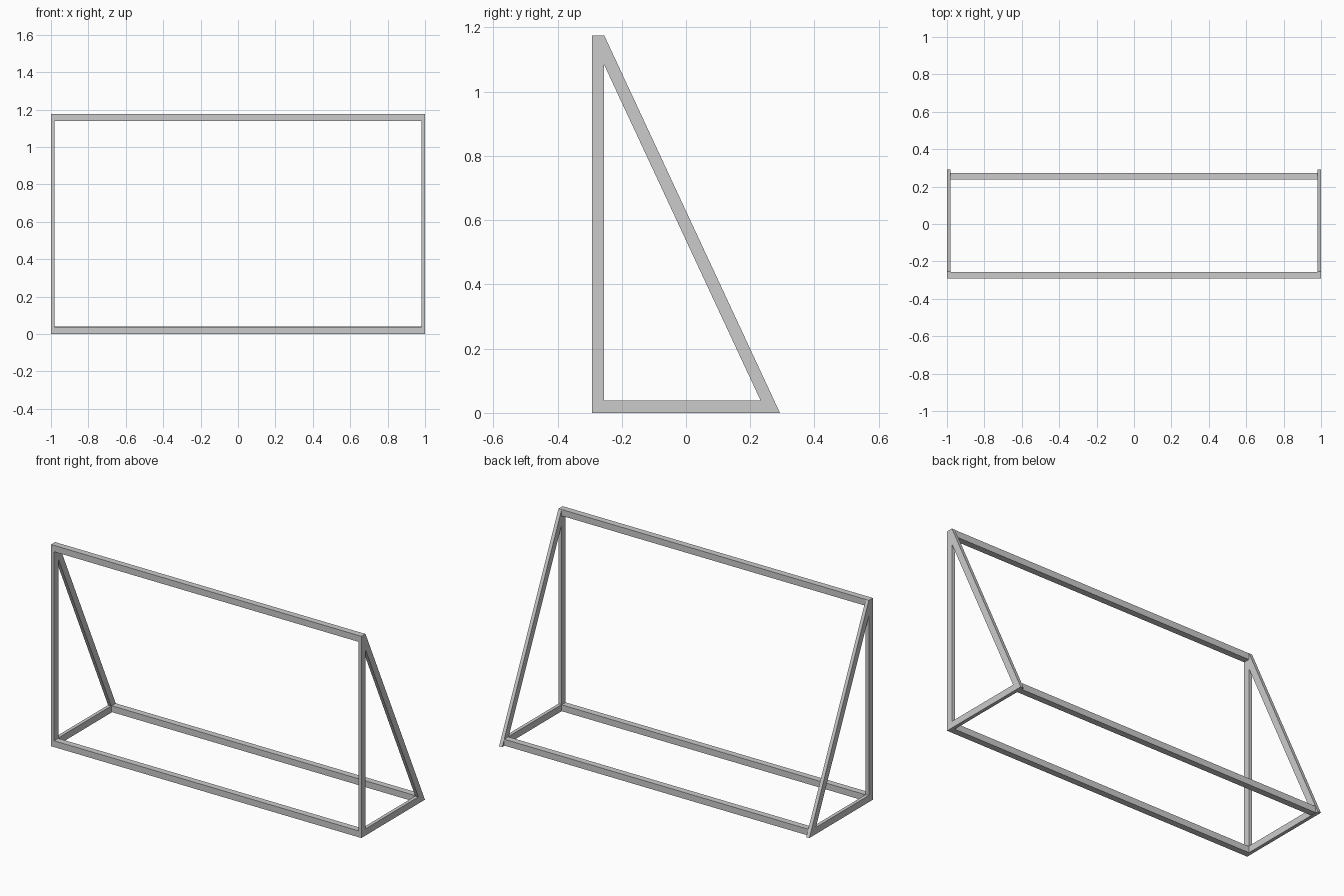
import bpy, bmesh

if "Cube" in bpy.data.objects:
    bpy.data.objects.remove(bpy.data.objects["Cube"])

W, T = 1.0, 0.02            # half width, side frame thickness
HY, H, B = 0.2925, 1.175, 0.037   # half depth, height, bar size

# Side profile: outer outline and matching triangular opening
outer = [(-HY, 0), (HY, 0), (-HY + 0.038, H), (-HY, H)]
inner = [(-HY + 0.038, 0.039), (0.232, 0.039), (-HY + 0.038, 1.083)]
rim = [(0, 1, 'b', 'a'), (1, 2, 'c', 'b'), (3, 0, 'a', 'c')]


def finish(name, bm):
    bmesh.ops.recalc_face_normals(bm, faces=bm.faces)
    me = bpy.data.meshes.new(name)
    bm.to_mesh(me)
    bm.free()
    ob = bpy.data.objects.new(name, me)
    bpy.context.collection.objects.link(ob)
    return ob


def side_frame(name, x0, x1):
    bm = bmesh.new()
    o = [bm.verts.new((x0, y, z)) for y, z in outer]
    i = [bm.verts.new((x0, y, z)) for y, z in inner]
    faces = [bm.faces.new(f) for f in (
        (o[0], o[1], i[1], i[0]),            # foot
        (o[1], o[2], i[2], i[1]),            # sloping brace
        (o[2], o[3], i[2]),                  # top corner
        (o[3], o[0], i[0], i[2]))]           # upright
    ext = bmesh.ops.extrude_face_region(bm, geom=faces, use_keep_orig=True)
    verts = [g for g in ext['geom'] if isinstance(g, bmesh.types.BMVert)]
    bmesh.ops.translate(bm, verts=verts, vec=(x1 - x0, 0, 0))
    return finish(name, bm)


def crossbar(name, y0, y1, z0, z1):
    bm = bmesh.new()
    bmesh.ops.create_cube(bm, size=1)
    bmesh.ops.scale(bm, verts=bm.verts, vec=(2 * (W - T), y1 - y0, z1 - z0))
    bmesh.ops.translate(bm, verts=bm.verts, vec=(0, (y0 + y1) / 2, (z0 + z1) / 2))
    return finish(name, bm)


# Two triangular side frames
side_frame("left_side_frame", -W, -W + T)
side_frame("right_side_frame", W, W - T)

# Front top, front bottom and rear bottom crossbars
crossbar("top_crossbar", -HY, -HY + B, H - B, H)
crossbar("front_bottom_bar", -HY, -HY + B, 0, B)
crossbar("rear_bottom_bar", 0.237, 0.274, 0.002, 0.039)
